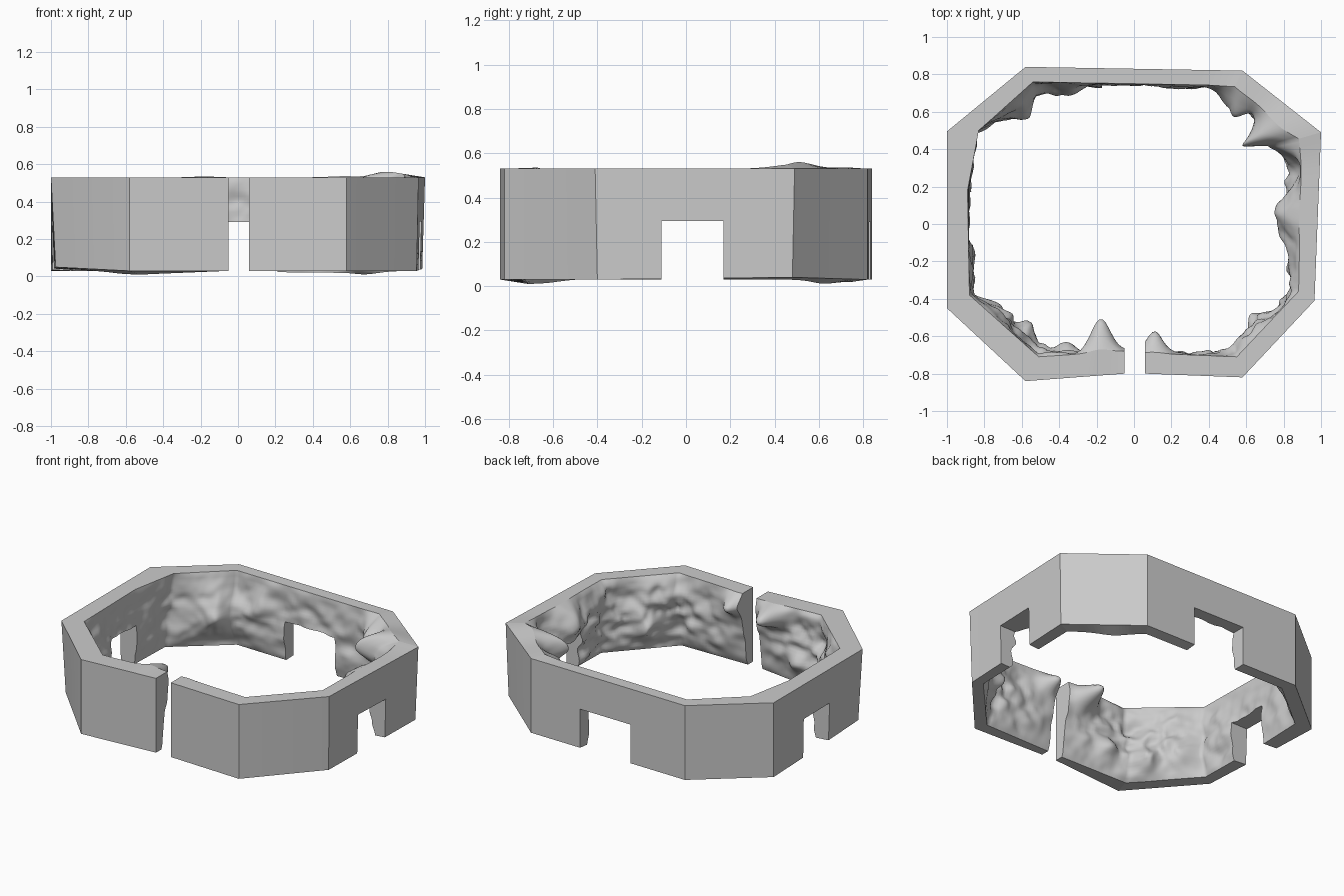
import bpy, bmesh, math
from mathutils import Vector, noise

if "Cube" in bpy.data.objects:
    bpy.data.objects.remove(bpy.data.objects["Cube"])

# Wall corners, counter-clockwise from the front gap:
# outer top x,y | outer bottom x,y,z | inner top x,y | inner bottom x,y,z | roughness
CORNERS = [
    ((0.06, -0.80), (0.06, -0.80, 0.03), (0.06, -0.69), (0.06, -0.745, 0.03), 0.4),
    ((0.58, -0.82), (0.58, -0.82, 0.03), (0.55, -0.71), (0.55, -0.74, 0.03), 1.3),
    ((0.965, -0.41), (0.955, -0.40, 0.03), (0.88, -0.36), (0.89, -0.37, 0.03), 1.4),
    ((1.00, 0.49), (0.985, 0.48, 0.04), (0.90, 0.46), (0.91, 0.45, 0.03), 1.1),
    ((0.58, 0.82), (0.58, 0.82, 0.03), (0.54, 0.74), (0.53, 0.75, 0.02), 0.5),
    ((-0.58, 0.84), (-0.58, 0.84, 0.03), (-0.54, 0.76), (-0.54, 0.76, 0.03), 0.7),
    ((-1.00, 0.495), (-1.00, 0.495, 0.03), (-0.83, 0.50), (-0.88, 0.48, 0.03), 0.8),
    ((-1.00, 0.18), (-0.992, 0.18, 0.035), (-0.89, 0.18), (-0.89, 0.18, 0.03), 0.4),
    ((-1.00, -0.45), (-0.975, -0.44, 0.05), (-0.88, -0.38), (-0.89, -0.38, 0.04), 1.0),
    ((-0.58, -0.84), (-0.58, -0.84, 0.03), (-0.51, -0.71), (-0.53, -0.71, 0.01), 1.4),
    ((-0.05, -0.80), (-0.05, -0.80, 0.03), (-0.05, -0.68), (-0.05, -0.745, 0.03), 0.4),
]
# Big rock knobs on the inner face: x, y, z, reach, width, lift
KNOBS = [
    (0.11, -0.69, 0.46, 0.15, 0.055, 0.0),
    (-0.18, -0.69, 0.47, 0.23, 0.065, 0.01),
    (-0.60, 0.70, 0.25, 0.12, 0.11, 0.0),
    (-0.36, 0.75, 0.35, 0.04, 0.08, 0.0),
    (0.56, 0.71, 0.42, 0.15, 0.09, 0.02),
    (0.82, 0.52, 0.45, 0.27, 0.13, 0.04),
    (0.68, 0.62, 0.10, 0.09, 0.10, -0.02),
    (0.89, 0.05, 0.42, 0.09, 0.12, 0.0),
    (0.88, -0.22, 0.28, 0.05, 0.11, 0.0),
    (0.72, -0.54, 0.20, 0.06, 0.09, 0.0),
    (0.60, -0.66, 0.35, 0.04, 0.06, 0.0),
    (-0.60, -0.62, 0.14, 0.08, 0.08, -0.02),
    (-0.72, -0.52, 0.25, 0.06, 0.06, 0.0),
    (-0.82, -0.43, 0.18, 0.07, 0.06, 0.0),
    (-0.36, -0.70, 0.18, 0.07, 0.07, 0.0),
]
TOP, ROWS, STEP = 0.53, 30, 0.02


def lerp(a, b, t):
    return Vector(a).lerp(Vector(b), t)


def rock_point(top, bottom, t, rough):
    """Inner wall point pushed inward by noise and knobs; t runs top to bottom."""
    x, y, z = Vector((top.x, top.y, TOP)).lerp(bottom, t)
    inward = Vector((-(x / 0.9) ** 3, -(y / 0.75) ** 3)).normalized()
    edge = max(0.0, math.sin(math.pi * t)) ** 0.6
    p = Vector((x, y, z))
    n = 1.2 * noise.noise(p * 4.0) + 0.8 * noise.noise(Vector((x * 8, y * 8, z * 11)))
    n += 0.3 * noise.noise(p * 20)
    push = edge * rough * (0.028 + 0.045 * n)
    lift = 0.0
    for kx, ky, kz, reach, width, up in KNOBS:
        d2 = (x - kx) ** 2 + (y - ky) ** 2 + (z - kz) ** 2
        g = math.exp(-d2 / (2 * (width * 0.8) ** 2))
        push += reach * g * min(1.0, 0.15 + edge)
        lift += up * g
    q = Vector((x, y)) + inward * max(push, -0.025)
    return (q.x, q.y, max(0.0, z + lift))


# Rock-lined ring wall, swept section by section around the corners
bm = bmesh.new()
columns = []
for i, (a, b) in enumerate(zip(CORNERS, CORNERS[1:])):
    steps = max(1, round((Vector(b[0]) - Vector(a[0])).length / STEP))
    last = i == len(CORNERS) - 2
    for k in range(steps + (1 if last else 0)):
        s = k / steps
        ot, ob, it, ib = (lerp(a[j], b[j], s) for j in range(4))
        rough = a[4] + (b[4] - a[4]) * s
        pts = [tuple(ob), (ot.x, ot.y, TOP)]
        pts += [rock_point(it, ib, r / ROWS, rough) for r in range(ROWS + 1)]
        columns.append([bm.verts.new(p) for p in pts])

count = len(columns[0])
for c, d in zip(columns, columns[1:]):
    for j in range(count):
        m = (j + 1) % count
        f = bm.faces.new((c[j], d[j], d[m], c[m]))
        f.smooth = 2 <= j < count - 1
bm.faces.new(columns[0])
bm.faces.new(columns[-1][::-1])
bmesh.ops.recalc_face_normals(bm, faces=bm.faces)
mesh = bpy.data.meshes.new("cave_wall")
bm.to_mesh(mesh)
bm.free()
wall = bpy.data.objects.new("cave_wall", mesh)
bpy.context.collection.objects.link(wall)


# Square doorways through the right, left and back walls
def cut_doorway(name, lo, hi):
    lo, hi = Vector(lo), Vector(hi)
    bpy.ops.mesh.primitive_cube_add(size=1, location=(lo + hi) / 2)
    cutter = bpy.context.object
    cutter.name = name
    cutter.scale = hi - lo
    cutter.hide_render = True
    bpy.context.view_layer.update()
    mod = wall.modifiers.new(name, 'BOOLEAN')
    mod.operation = 'DIFFERENCE'
    mod.solver = 'EXACT'
    mod.object = cutter
    bpy.context.view_layer.objects.active = wall
    bpy.ops.object.modifier_apply(modifier=name)
    bpy.data.objects.remove(cutter)


cut_doorway("right_doorway", (0.5, -0.11, -0.2), (1.3, 0.17, 0.295))
cut_doorway("left_doorway", (-1.3, -0.11, -0.2), (-0.5, 0.17, 0.295))
cut_doorway("back_doorway", (-0.17, 0.5, -0.2), (0.21, 1.3, 0.29))
